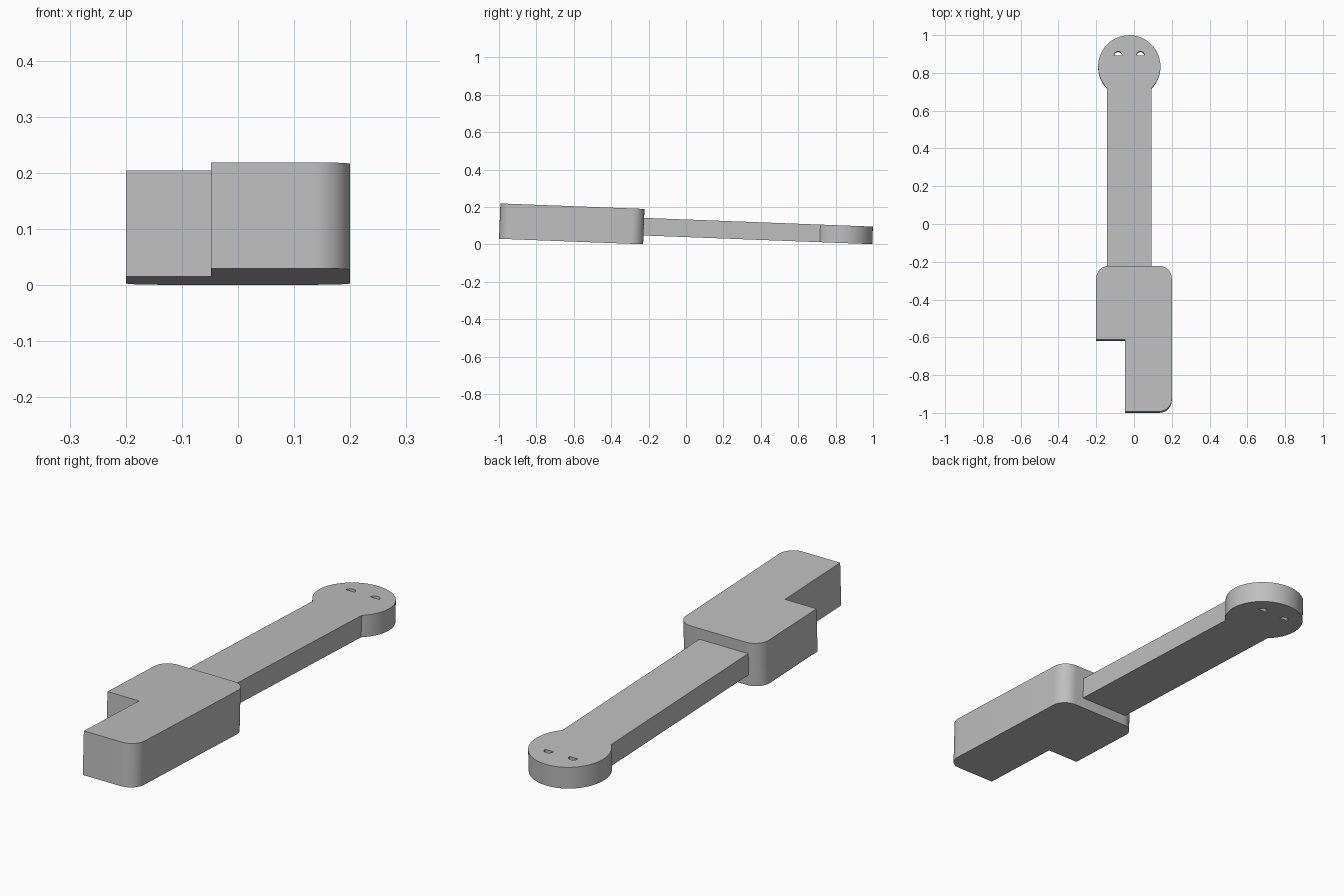
import bpy
import bmesh
from math import radians, cos, sin, atan, acos, degrees
from mathutils import Matrix

cube = bpy.data.objects.get("Cube")
if cube:
    bpy.data.objects.remove(cube, do_unlink=True)

TILT = Matrix.Rotation(-atan(0.038), 4, 'X')   # whole model slopes down to the back

grey = bpy.data.materials.new("plain_grey")
grey.use_nodes = True
colour = (0.52, 0.52, 0.52, 1)
grey.diffuse_color = colour
grey.node_tree.nodes["Principled BSDF"].inputs["Base Color"].default_value = colour


def arc(cx, cy, r, start, end, steps):
    """Points along an arc, angles in degrees."""
    angles = [radians(start + (end - start) * i / steps) for i in range(steps + 1)]
    return [(cx + r * cos(a), cy + r * sin(a)) for a in angles]


def slab(name, outlines, bottom, top):
    """Extrude closed outlines (inner ones become holes) into a tilted slab."""
    curve = bpy.data.curves.new(name + "_profile", 'CURVE')
    curve.dimensions = '2D'
    curve.fill_mode = 'BOTH'
    curve.extrude = (top - bottom) / 2
    for points in outlines:
        spline = curve.splines.new('POLY')
        spline.points.add(len(points) - 1)
        for p, (x, y) in zip(spline.points, points):
            p.co = (x, y, 0, 1)
        spline.use_cyclic_u = True
    helper = bpy.data.objects.new(name + "_profile", curve)
    bpy.context.collection.objects.link(helper)
    graph = bpy.context.evaluated_depsgraph_get()
    mesh = bpy.data.meshes.new_from_object(helper.evaluated_get(graph))
    bpy.data.objects.remove(helper, do_unlink=True)

    mesh.transform(TILT @ Matrix.Translation((0, 0, (top + bottom) / 2)))
    bm = bmesh.new()
    bm.from_mesh(mesh)
    bmesh.ops.remove_doubles(bm, verts=bm.verts, dist=0.0001)
    bmesh.ops.recalc_face_normals(bm, faces=bm.faces)
    bm.to_mesh(mesh)
    bm.free()
    mesh.shade_smooth()
    mesh.set_sharp_from_angle(angle=radians(30))
    mesh.materials.clear()
    mesh.materials.append(grey)
    obj = bpy.data.objects.new(name, mesh)
    bpy.context.collection.objects.link(obj)
    return obj


# Stepped block with three rounded corners
front, back, step, half, r = -1.0, -0.229, -0.62, 0.2, 0.066
block = [(-0.048, front)]
block += arc(half - r, front + r, r, -90, 0, 12)
block += arc(half - r, back - r, r, 0, 90, 12)
block += arc(r - half, back - r, r, 90, 180, 12)
block += [(-half, step), (-0.048, step)]
slab("stepped_block", [block], -0.008, 0.181)

# Arm running into a round head, pierced by two half-round holes
cx, cy, radius, arm_half = -0.025, 0.83, 0.165, 0.1175
join = degrees(acos(arm_half / radius))
arm = [(cx - arm_half, back - 0.02), (cx + arm_half, back - 0.02)]
arm += arc(cx, cy, radius, -join, 180 + join, 64)
holes = [arc(cx + side * 0.059, 0.888, 0.021, 0, 180, 16) for side in (-1, 1)]
slab("arm_with_round_head", [arm] + holes, 0.039, 0.133)
